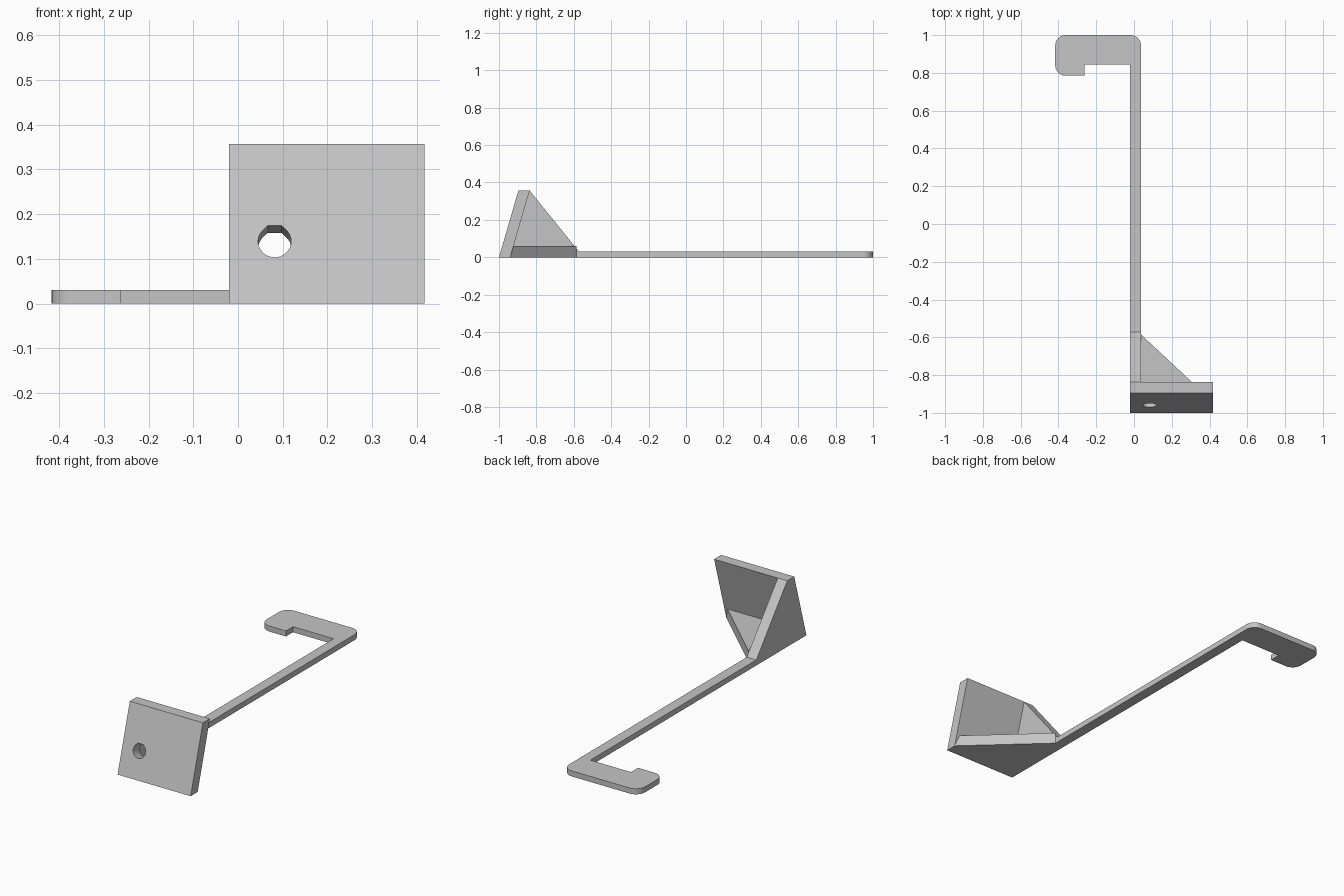
import bpy, bmesh, math
from mathutils import Matrix, Vector

cube = bpy.data.objects.get("Cube")
if cube:
    bpy.data.objects.remove(cube, do_unlink=True)

grey = bpy.data.materials.new("light grey")
grey.use_nodes = True
grey.diffuse_color = (0.56, 0.56, 0.56, 1)
grey.node_tree.nodes["Principled BSDF"].inputs["Base Color"].default_value = grey.diffuse_color


def prism(name, outline, low, high, axis="z"):
    """Extrude a closed outline along z (points are x, y) or x (points are y, z)."""
    bm = bmesh.new()
    place = (lambda a, b: (a, b, low)) if axis == "z" else (lambda a, b: (low, a, b))
    step = Vector((0, 0, high - low) if axis == "z" else (high - low, 0, 0))
    face = bm.faces.new([bm.verts.new(place(a, b)) for a, b in outline])
    grown = bmesh.ops.extrude_face_region(bm, geom=[face])["geom"]
    bmesh.ops.translate(bm, vec=step, verts=[g for g in grown if isinstance(g, bmesh.types.BMVert)])
    bmesh.ops.recalc_face_normals(bm, faces=bm.faces)
    mesh = bpy.data.meshes.new(name)
    bm.to_mesh(mesh)
    bm.free()
    mesh.materials.append(grey)
    obj = bpy.data.objects.new(name, mesh)
    bpy.context.collection.objects.link(obj)
    return obj


def arc(cx, cy, r, start, end, steps):
    angles = [math.radians(start + (end - start) * i / steps) for i in range(steps + 1)]
    return [(cx + r * math.cos(a), cy + r * math.sin(a)) for a in angles]


def activate(obj):
    bpy.ops.object.select_all(action="DESELECT")
    obj.select_set(True)
    bpy.context.view_layer.objects.active = obj


left, inner, right = -0.02, 0.037, 0.417    # plate and bar limits in x
height, lean = 0.357, 0.104                 # plate height and backward lean
back, rib_end, thick = -0.94, -0.572, 0.03

# Leaning front plate
plate = prism("front_plate", [(-1, 0), (back, 0), (back + lean, height), (-1 + lean, height)],
              left, right, "x")

# Screw hole square to the plate: round below, flat-topped with slanted shoulders
r = 0.037
hole = arc(0, 0, r, 135, 405, 36)
hole += [(r * math.tan(math.pi / 8), r), (-r * math.tan(math.pi / 8), r)]
cutter = prism("hole_cutter", hole, -0.12, 0.12)
cutter.hide_render = True
hole_z = 0.139
cutter.matrix_world = (Matrix.Translation((0.082, -1 + lean * hole_z / height, hole_z))
                       @ Matrix.Rotation(math.atan2(height, lean), 4, "X"))
activate(plate)
cut = plate.modifiers.new("hole", "BOOLEAN")
cut.operation, cut.solver, cut.object = "DIFFERENCE", "EXACT", cutter
bpy.ops.object.modifier_apply(modifier=cut.name)
bpy.data.objects.remove(cutter, do_unlink=True)

# Upright rib behind the plate
prism("upright_rib", [(back, 0), (rib_end, 0), (rib_end, thick), (back + lean, height)],
      left, inner, "x")

# Flat triangular brace on the floor
prism("floor_brace", [(inner, back), (right, back), (inner, -0.585)], 0, 0.06)

# Long bar ending in a hook with rounded outer corners
c = 0.055
hook_left, lip_y, lip_x, hook_y = -0.417, 0.785, -0.263, 0.845
outline = [(left, rib_end), (inner, rib_end)]
outline += arc(inner - c, 1 - c, c, 0, 90, 8)
outline += arc(hook_left + c, 1 - c, c, 90, 180, 8)
outline += arc(hook_left + c, lip_y + c, c, 180, 270, 8)
outline += [(lip_x, lip_y), (lip_x, hook_y), (left, hook_y)]
bar = prism("hooked_bar", outline, 0, thick)

# Smooth the round corners and the hole wall, keeping edges sharp
for obj in (plate, bar):
    activate(obj)
    bpy.ops.object.shade_smooth_by_angle(angle=math.radians(30))
